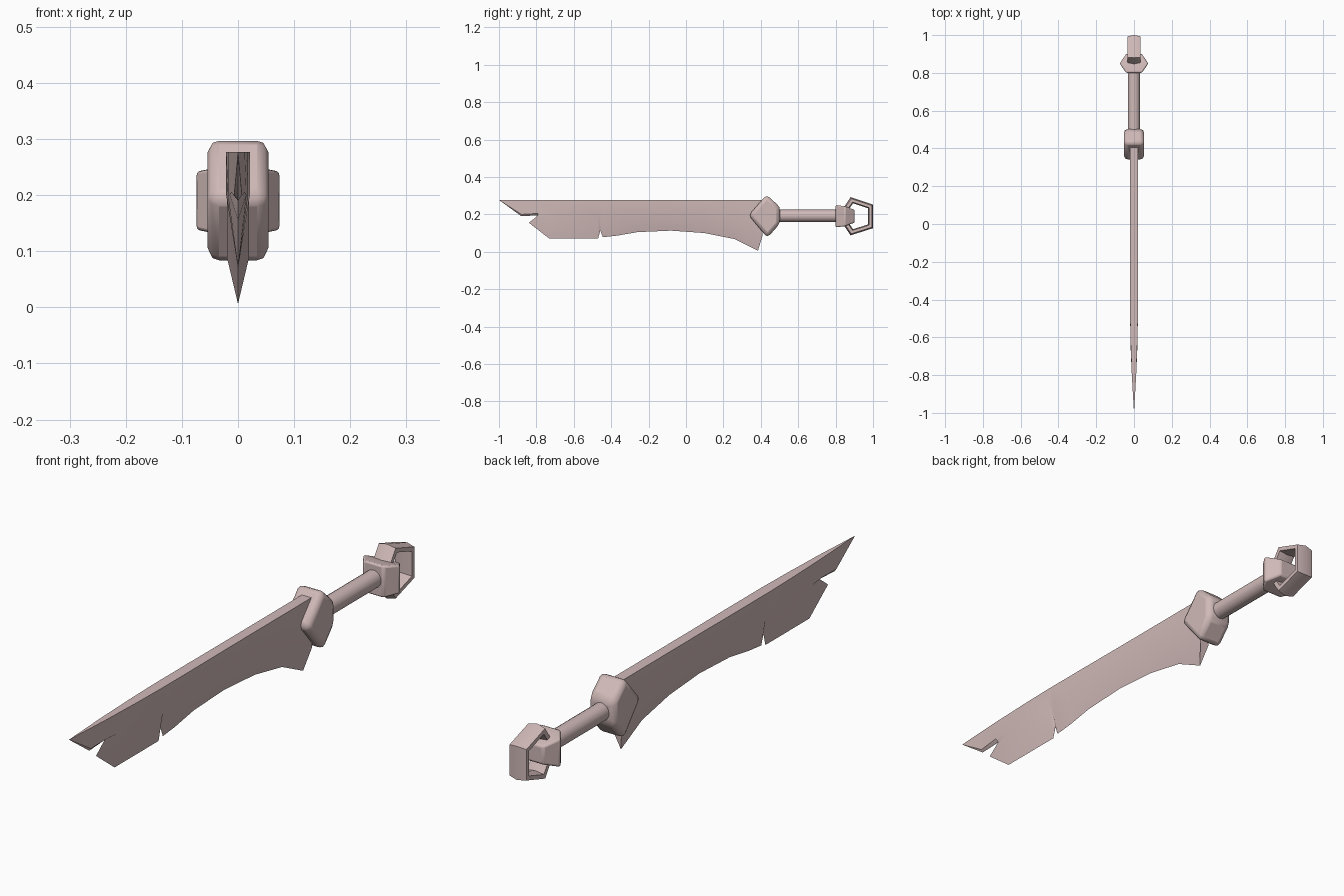
import bpy, bmesh, math
from mathutils import Vector

if "Cube" in bpy.data.objects:
    bpy.data.objects.remove(bpy.data.objects["Cube"])

steel = bpy.data.materials.new("pale rose metal")
steel.diffuse_color = (0.63, 0.49, 0.48, 1)
steel.use_nodes = True
steel.node_tree.nodes["Principled BSDF"].inputs["Base Color"].default_value = steel.diffuse_color


def finish(name, bm, bevel=0.0, segments=2, angle=35):
    """Turn a bmesh into a clean, shaded object."""
    bmesh.ops.remove_doubles(bm, verts=bm.verts, dist=1e-5)
    bmesh.ops.recalc_face_normals(bm, faces=bm.faces)
    mesh = bpy.data.meshes.new(name)
    bm.to_mesh(mesh)
    bm.free()
    mesh.materials.append(steel)
    ob = bpy.data.objects.new(name, mesh)
    bpy.context.collection.objects.link(ob)
    if bevel:
        mod = ob.modifiers.new("rounded edges", "BEVEL")
        mod.width, mod.segments = bevel, segments
        mod.limit_method, mod.angle_limit = "ANGLE", math.radians(20)
    bpy.ops.object.select_all(action="DESELECT")
    ob.select_set(True)
    bpy.context.view_layer.objects.active = ob
    bpy.ops.object.shade_smooth_by_angle(angle=math.radians(angle))
    return ob


def loft(name, rings, cyclic=False, **kw):
    """Skin equal-length closed rings, capping the ends unless cyclic."""
    bm = bmesh.new()
    rows = [[bm.verts.new(p) for p in ring] for ring in rings]
    n = len(rows[0])
    pairs = list(zip(rows, rows[1:]))
    if cyclic:
        pairs.append((rows[-1], rows[0]))
    for a, b in pairs:
        for i in range(n):
            j = (i + 1) % n
            bm.faces.new((a[i], a[j], b[j], b[i]))
    if not cyclic:
        bm.faces.new(rows[0])
        bm.faces.new(rows[-1])
    return finish(name, bm, **kw)


# Blade: (spine y, shoulder y, shoulder z, edge y, edge z, half thickness)
TOP = 0.277
sections = [
    (-1.0, -1.0, TOP, -1.0, TOP, 0.0),
    (-0.88, -0.88, 0.20, -0.88, 0.19, 0.007),
    (-0.79, -0.79, 0.205, -0.79, 0.195, 0.012),
    (-0.70, -0.72, 0.20, -0.84, 0.155, 0.015),
    (-0.62, -0.65, 0.20, -0.73, 0.07, 0.018),
    (-0.47, -0.47, 0.20, -0.47, 0.07, 0.021),
    (-0.46, -0.46, 0.20, -0.458, 0.115, 0.021),
    (-0.445, -0.445, 0.20, -0.445, 0.078, 0.021),
    (-0.37, -0.37, 0.20, -0.37, 0.086, 0.021),
    (-0.26, -0.26, 0.20, -0.26, 0.105, 0.021),
    (-0.08, -0.08, 0.20, -0.08, 0.113, 0.020),
    (0.10, 0.10, 0.195, 0.10, 0.10, 0.020),
    (0.26, 0.26, 0.17, 0.26, 0.068, 0.020),
    (0.41, 0.41, 0.09, 0.385, 0.006, 0.020),
]
loft("blade", [[(-w, ty, TOP), (w, ty, TOP), (w, sy, sz), (0, ey, ez), (-w, sy, sz)]
               for ty, sy, sz, ey, ez, w in sections], angle=30)

# Guard: faceted block extruded across the blade
guard = [(0.335, 0.195), (0.43, 0.305), (0.502, 0.24), (0.502, 0.15), (0.435, 0.075)]
loft("guard", [[(x, y, z) for y, z in guard] for x in (-0.054, 0.054)],
     bevel=0.02, segments=2, angle=40)

# Grip: round bar
loft("grip", [[(0.033 * math.cos(a), y, 0.192 + 0.033 * math.sin(a))
               for a in (math.tau * i / 16 for i in range(16))]
              for y in (0.48, 0.82)])

# Pommel: six-sided collar, shallower toward the ring
collar = [(0.80, 0.042, 0.06), (0.85, 0.076, 0.053), (0.902, 0.04, 0.034)]
loft("pommel", [[(sx * w, y, 0.19 + sz * h)
                 for sx, sz in ((-1, -1), (1, -1), (1, 1), (-1, 1))]
                for y, w, h in collar], bevel=0.007, segments=2, angle=40)

# Ring: angular link with a ridged cross-section
path = [(0.838, 0.23), (0.88, 0.292), (1.0, 0.252),
        (1.0, 0.126), (0.88, 0.088), (0.838, 0.15)]
centre = Vector((0, 0.92, 0.19))
profile = [(0, 1.0), (0.035, 0.92), (0.035, 0.74), (0, 0.68), (-0.035, 0.74), (-0.035, 0.92)]
loft("pommel_ring",
     [[centre + (Vector((0, y, z)) - centre) * s + Vector((x, 0, 0)) for x, s in profile]
      for y, z in path], cyclic=True, angle=25)
